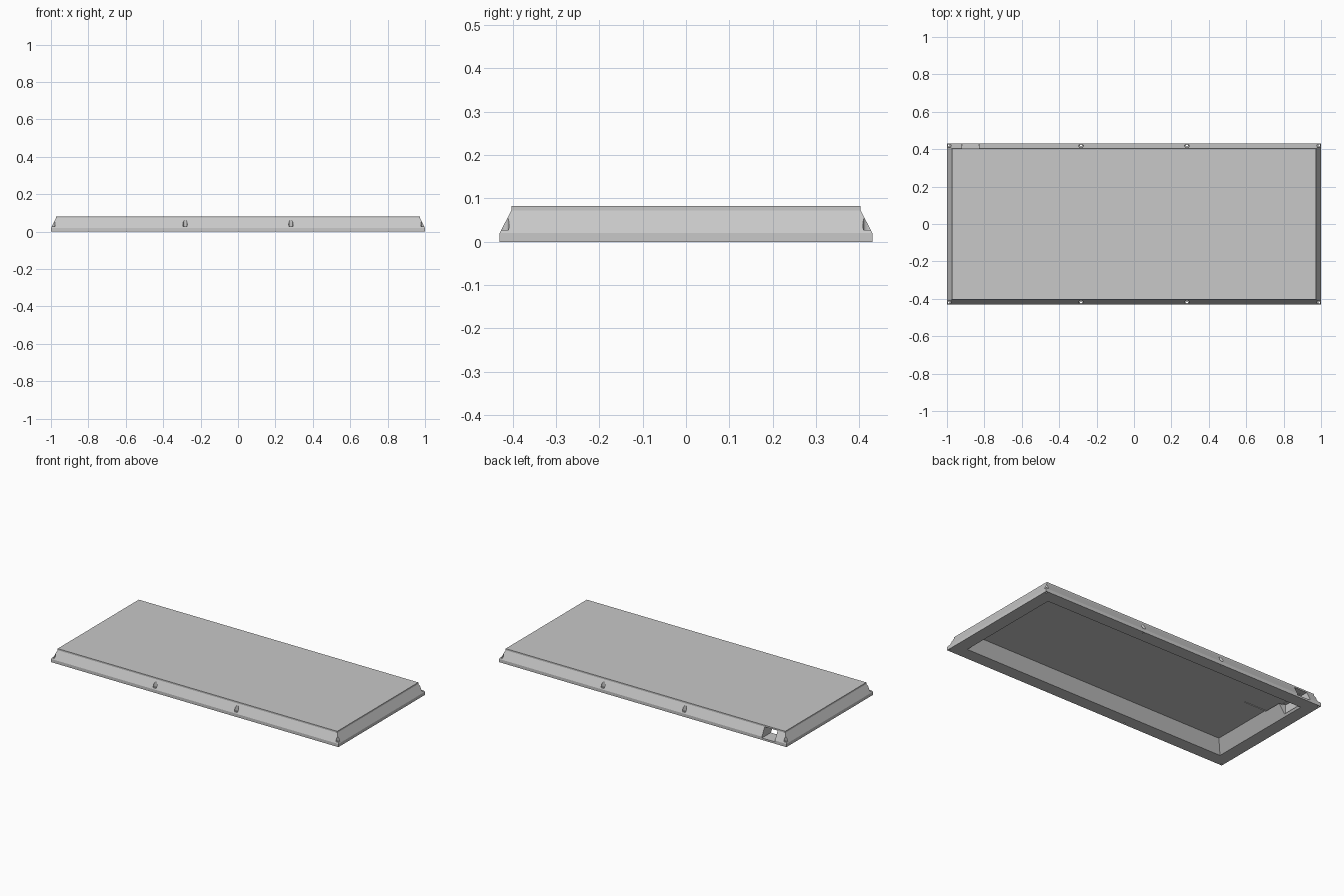
import bpy
import bmesh
from mathutils import Matrix

cube = bpy.data.objects.get("Cube")
if cube:
    bpy.data.objects.remove(cube, do_unlink=True)

HALF_X, HALF_Y = 1.0, 0.43

grey = bpy.data.materials.new("light_grey")
grey.use_nodes = True
COLOUR = (0.58, 0.58, 0.58, 1)
grey.diffuse_color = COLOUR
grey.node_tree.nodes["Principled BSDF"].inputs["Base Color"].default_value = COLOUR


def make_object(name, bm):
    bmesh.ops.recalc_face_normals(bm, faces=bm.faces)
    mesh = bpy.data.meshes.new(name)
    bm.to_mesh(mesh)
    bm.free()
    obj = bpy.data.objects.new(name, mesh)
    bpy.context.collection.objects.link(obj)
    mesh.materials.append(grey)
    return obj


def add_box(bm, x0, x1, y0, y1, z0, z1):
    centre = Matrix.Translation(((x0 + x1) / 2, (y0 + y1) / 2, (z0 + z1) / 2))
    size = Matrix.Diagonal((x1 - x0, y1 - y0, z1 - z0, 1))
    bmesh.ops.create_cube(bm, size=1, matrix=centre @ size)


def add_bore(bm, x, y, radius, z0, z1):
    bmesh.ops.create_cone(bm, cap_ends=True, segments=20, radius1=radius,
                          radius2=radius, depth=z1 - z0,
                          matrix=Matrix.Translation((x, y, (z0 + z1) / 2)))


# Hollow cover: rectangular rings of (inset, height), from ceiling out to top
profile = [(0.13, 0.07), (0.08, 0), (0, 0), (0, 0.02), (0.027, 0.072), (0.027, 0.082)]
bm = bmesh.new()
rings = []
for inset, z in profile:
    x, y = HALF_X - inset, HALF_Y - inset
    rings.append([bm.verts.new((sx * x, sy * y, z))
                  for sx, sy in ((-1, -1), (1, -1), (1, 1), (-1, 1))])
for a, b in zip(rings, rings[1:]):
    for i in range(4):
        j = (i + 1) % 4
        bm.faces.new((a[i], a[j], b[j], b[i]))
bm.faces.new(rings[0])
bm.faces.new(rings[-1])
cover = make_object("cover", bm)

# Screw seats, through holes, cable slot and shallow pocket
seats, holes = bmesh.new(), bmesh.new()
for x in (-0.99, -0.283, 0.283, 0.99):
    for y in (-0.42, 0.42):
        add_bore(seats, x, y, 0.012, 0.027, 0.1)
        add_bore(holes, x, y, 0.005, -0.02, 0.05)
add_box(seats, -0.9, -0.72, 0.1, 0.37, 0.066, 0.074)
add_box(holes, -0.92, -0.83, 0.22, 0.5, 0.012, 0.072)

cutters = [make_object("seat_cutter", seats), make_object("slot_cutter", holes)]
for cutter in cutters:
    cutter.hide_render = True
    mod = cover.modifiers.new(cutter.name, 'BOOLEAN')
    mod.operation = 'DIFFERENCE'
    mod.solver = 'EXACT'
    mod.object = cutter

# Bake the cuts and drop the cutters
bpy.context.view_layer.update()
baked = bpy.data.meshes.new_from_object(
    cover.evaluated_get(bpy.context.evaluated_depsgraph_get()))
cover.modifiers.clear()
cover.data = baked
baked.materials.clear()
baked.materials.append(grey)
for poly in baked.polygons:
    poly.material_index = 0
for cutter in cutters:
    bpy.data.objects.remove(cutter, do_unlink=True)
